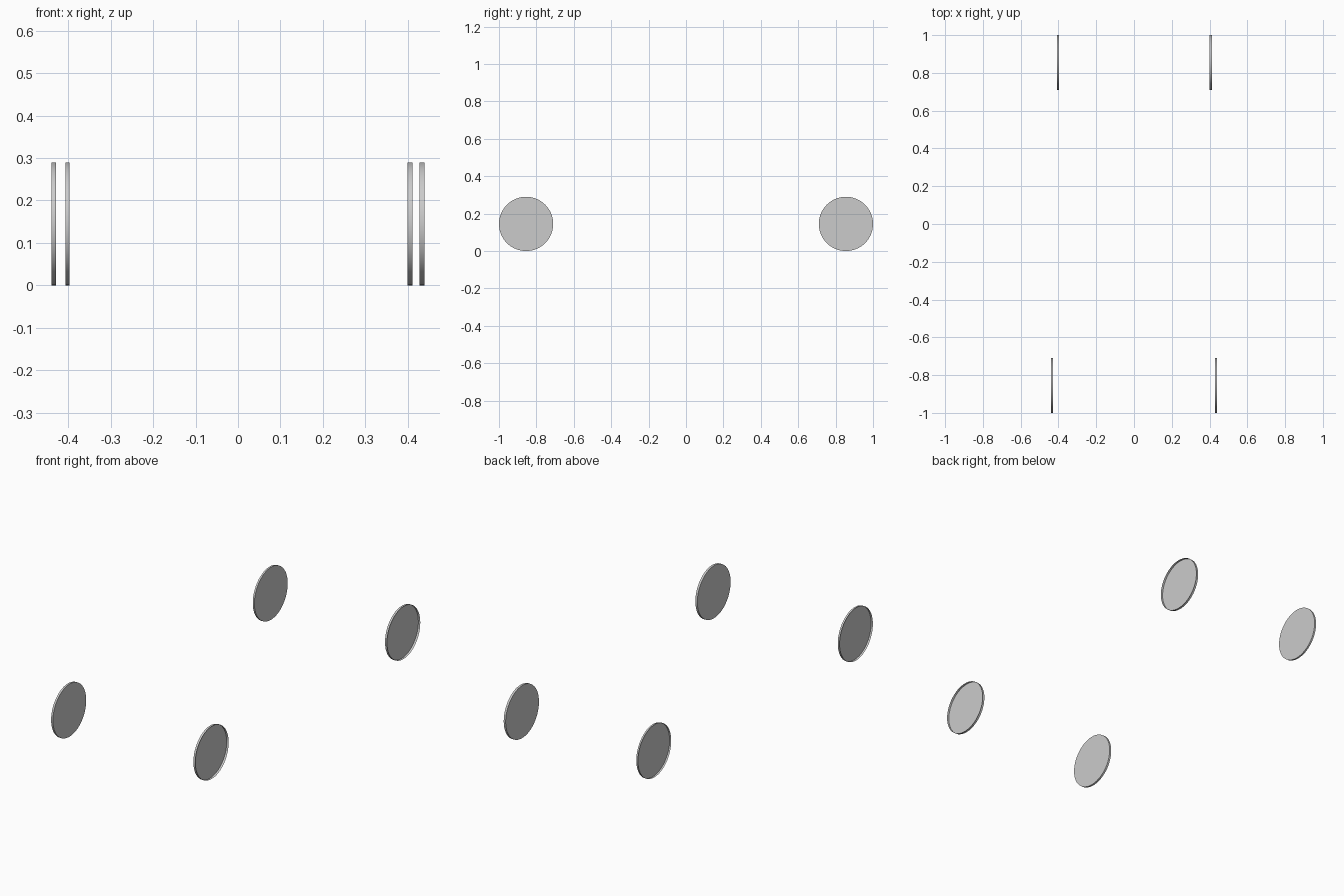
import bpy, bmesh
from math import radians
from mathutils import Matrix

if "Cube" in bpy.data.objects:
    bpy.data.objects.remove(bpy.data.objects["Cube"])

R = 0.145


def wheel_cover(name, x_inner, x_outer, y):
    """Shallow cup: closed on the inner side, open outwards."""
    bm = bmesh.new()
    bmesh.ops.create_circle(bm, cap_ends=True, segments=64, radius=R,
                            matrix=Matrix.Rotation(radians(90), 4, 'Y'))
    rim = [e for e in bm.edges if e.is_boundary]
    new = bmesh.ops.extrude_edge_only(bm, edges=rim)['geom']
    verts = [v for v in new if isinstance(v, bmesh.types.BMVert)]
    bmesh.ops.translate(bm, verts=verts, vec=(x_outer - x_inner, 0, 0))
    bmesh.ops.recalc_face_normals(bm, faces=bm.faces)
    mesh = bpy.data.meshes.new(name)
    bm.to_mesh(mesh)
    bm.free()
    ob = bpy.data.objects.new(name, mesh)
    ob.location = (x_inner, y, R)
    bpy.context.collection.objects.link(ob)
    bpy.ops.object.select_all(action='DESELECT')
    ob.select_set(True)
    bpy.context.view_layer.objects.active = ob
    bpy.ops.object.shade_smooth_by_angle(angle=radians(30))


# Front pair is set slightly wider than the back pair
wheel_cover("front_left_wheel_cover", -0.429, -0.440, -0.855)
wheel_cover("front_right_wheel_cover", 0.428, 0.440, -0.855)
wheel_cover("back_left_wheel_cover", -0.397, -0.407, 0.855)
wheel_cover("back_right_wheel_cover", 0.400, 0.412, 0.855)
